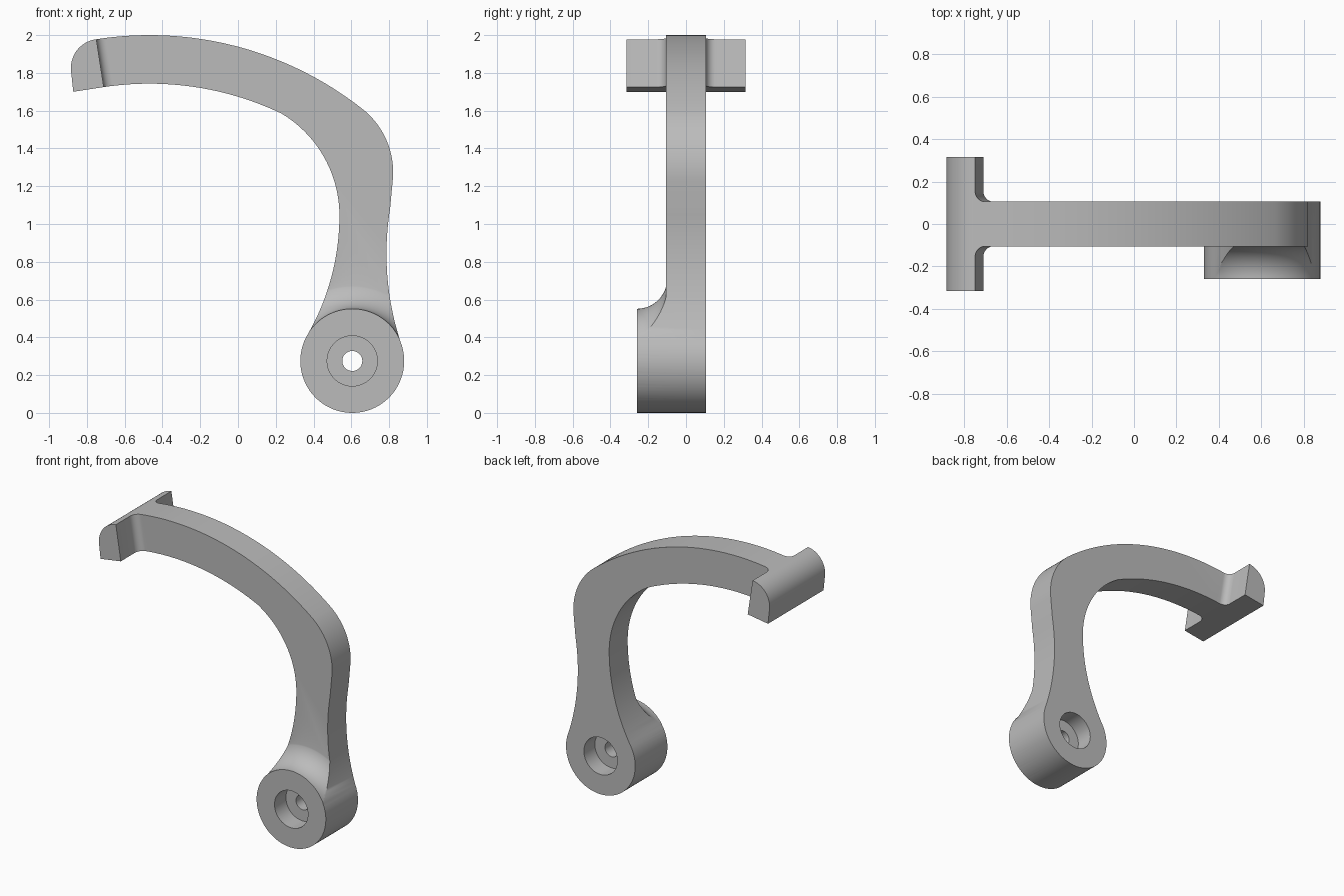
import bpy, bmesh, math
from mathutils import Vector

cube = bpy.data.objects.get("Cube")
if cube:
    bpy.data.objects.remove(cube, do_unlink=True)

grey = bpy.data.materials.new("plain grey")
grey.use_nodes = True
colour = (0.5, 0.5, 0.5, 1)
grey.diffuse_color = colour
grey.node_tree.nodes["Principled BSDF"].inputs["Base Color"].default_value = colour


def finish(name, bm):
    bmesh.ops.remove_doubles(bm, verts=bm.verts, dist=1e-5)
    bmesh.ops.recalc_face_normals(bm, faces=bm.faces)
    mesh = bpy.data.meshes.new(name)
    bm.to_mesh(mesh)
    bm.free()
    mesh.materials.append(grey)
    ob = bpy.data.objects.new(name, mesh)
    bpy.context.collection.objects.link(ob)
    return ob


def arc(a, b, c, n=24):
    """Points on the circle from a through b to c."""
    a, b, c = Vector(a), Vector(b), Vector(c)
    u, v = b - a, c - a
    d = 2 * (u.x * v.y - u.y * v.x)
    o = a + Vector((v.y * u.dot(u) - u.y * v.dot(v),
                    u.x * v.dot(v) - v.x * u.dot(u))) / d
    start = math.atan2(*(a - o).yx)
    turn = math.atan2(*(c - o).yx) - start
    turn = turn % math.tau if d > 0 else -((-turn) % math.tau)
    r = (a - o).length
    return [(o.x + r * math.cos(start + turn * i / n),
             o.y + r * math.sin(start + turn * i / n)) for i in range(n + 1)]


def prism(name, points, offset):
    """Extrude a closed ring of 3D points along an offset."""
    bm = bmesh.new()
    face = bm.faces.new([bm.verts.new(p) for p in points])
    new = bmesh.ops.extrude_face_region(bm, geom=[face])["geom"]
    verts = [g for g in new if isinstance(g, bmesh.types.BMVert)]
    bmesh.ops.translate(bm, verts=verts, vec=offset)
    if not face.is_valid or len(bm.faces) < len(points) + 2:
        bm.faces.new([v for v in bm.verts if v not in verts])
    return finish(name, bm)


def revolve(name, profile, steps=96):
    """Turn (radius, y) points around the hub axis."""
    bm = bmesh.new()
    vs = [bm.verts.new((HUB[0] + r, y, HUB[1])) for r, y in profile]
    edges = [bm.edges.new((vs[i - 1], vs[i])) for i in range(1, len(vs))]
    bmesh.ops.spin(bm, geom=vs + edges, cent=(HUB[0], 0, HUB[1]),
                   axis=(0, 1, 0), angle=math.tau, steps=steps)
    return finish(name, bm)


def boolean(target, tool, operation):
    tool.hide_render = True
    mod = target.modifiers.new("cut", 'BOOLEAN')
    mod.operation, mod.solver, mod.object = operation, 'EXACT', tool
    bpy.context.view_layer.objects.active = target
    bpy.ops.object.modifier_apply(modifier=mod.name)
    bpy.data.objects.remove(tool, do_unlink=True)


HUB, HUB_R = (0.605, 0.275), 0.275
HALF, BAR, FRONT = 0.105, 0.315, -0.26

# Side outline, clockwise from the lower tip of the crossbar
outline = [(-0.872, 1.70)]
for a, b, c in [
    ((-0.884, 1.81), (-0.84, 1.934), (-0.75, 1.978)),    # crossbar back
    ((-0.75, 1.978), (-0.47, 2.0), (0.67, 1.6)),         # top of arm
    ((0.67, 1.6), (0.772, 1.473), (0.818, 1.22)),        # shoulder
    ((0.805, 1.08), (0.786, 0.84), (0.859, 0.38)),       # outer waist
    ((0.859, 0.38), (0.605, 0.0), (0.36, 0.40)),         # hub
    ((0.36, 0.40), (0.486, 0.69), (0.537, 1.05)),        # inner waist
    ((0.537, 1.05), (0.455, 1.355), (0.23, 1.585)),      # inner bend
    ((0.23, 1.585), (-0.47, 1.743), (-0.71, 1.725)),     # underside
]:
    pts = arc(a, b, c, 48 if c[1] == 0.40 else 24)
    if (Vector(pts[0]) - Vector(outline[-1])).length < 1e-4:
        pts = pts[1:]
    outline += pts
arm = prism("bracket_arm", [(x, -BAR, z) for x, z in outline],
            (0, 2 * BAR, 0))

# Side relief behind the crossbar, with a rounded inner corner
base = Vector((-0.75, 0, 1.978))
down = Vector((0.153, 0, -0.988)).normalized()
out = Vector((-down.z, 0, down.x))


def side_relief(name, side, r=0.05):
    k = r * (1 - math.sqrt(0.5))
    section = [(0, 1)] + arc((0, HALF + r), (k, HALF + k), (r, HALF), 10)
    section += [(3, HALF), (3, 1)]
    ring = [base - down + out * n + Vector((0, side * y, 0))
            for n, y in section]
    return prism(name, ring, down * 4)


boolean(arm, side_relief("back_relief", 1), 'DIFFERENCE')

# Front relief leaves the raised hub and its concave fillet
f = 0.16
r0 = HUB_R + 0.001
q = f * math.sqrt(0.5)
fillet = arc((r0, FRONT), (r0 + f - q, FRONT + q), (r0 + f, FRONT + f), 16)
ring = revolve("hub_relief", [(0, -0.8), (0, FRONT)] + fillet
               + [(4, FRONT + f), (4, -0.8), (0, -0.8)])
relief = side_relief("front_relief", -1)
boolean(relief, ring, 'INTERSECT')
boolean(arm, relief, 'DIFFERENCE')

# Counterbores on both faces and the through hole
for name, r, y0, y1 in [("front_bore", 0.133, -0.5, -0.13),
                        ("back_bore", 0.133, -0.02, 0.5),
                        ("through_hole", 0.053, -0.6, 0.6)]:
    boolean(arm, revolve(name, [(0, y0), (r, y0), (r, y1), (0, y1)], 64),
            'DIFFERENCE')

bpy.ops.object.select_all(action='DESELECT')
arm.select_set(True)
bpy.context.view_layer.objects.active = arm
bpy.ops.object.shade_smooth_by_angle(angle=math.radians(30))
